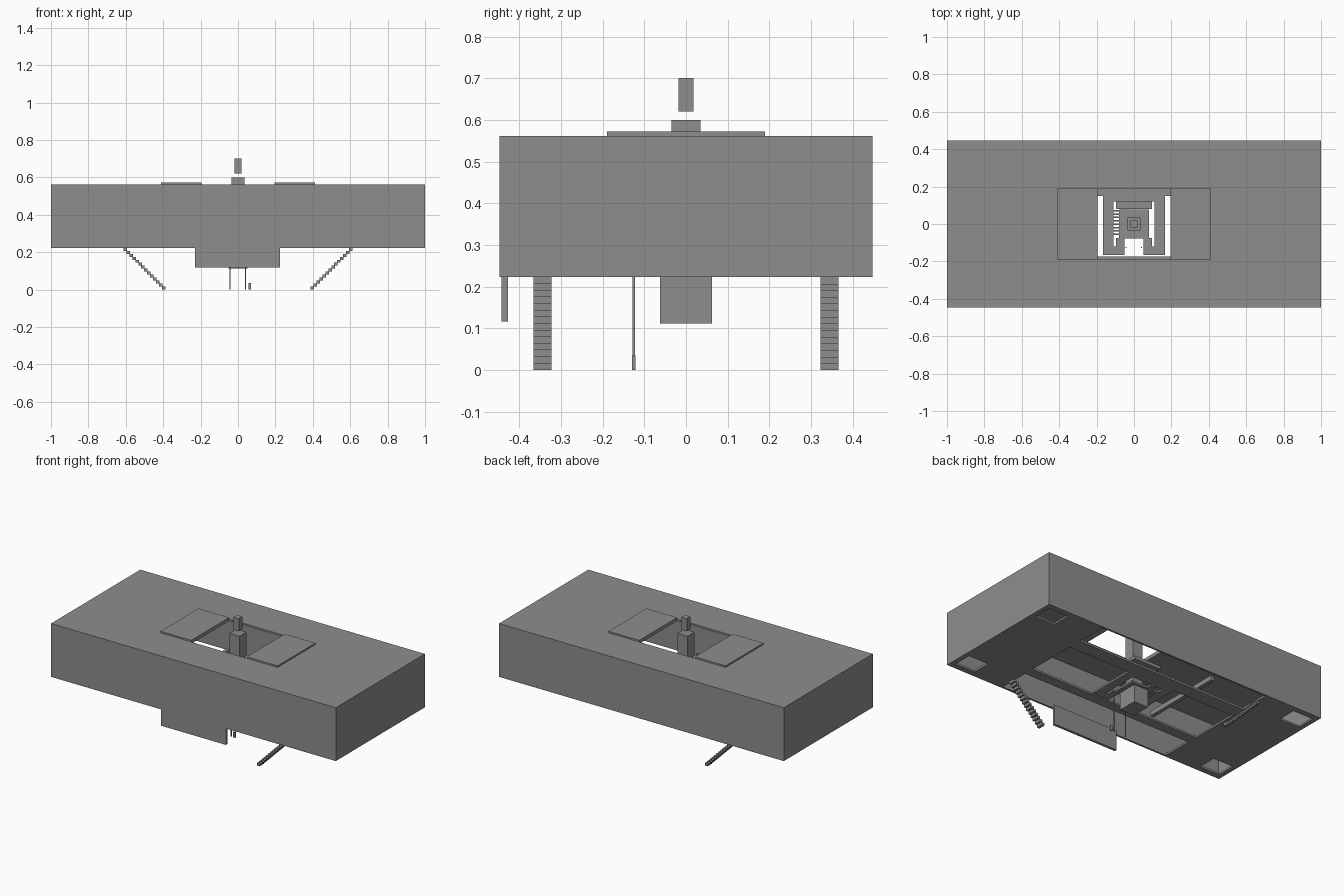
import bpy

if "Cube" in bpy.data.objects:
    bpy.data.objects.remove(bpy.data.objects["Cube"], do_unlink=True)

grey = bpy.data.materials.new("mid_grey")
grey.use_nodes = True
COLOUR = (0.27, 0.27, 0.27, 1)
grey.diffuse_color = COLOUR
grey.node_tree.nodes["Principled BSDF"].inputs["Base Color"].default_value = COLOUR

FLOOR, ROOF, SKIN = 0.223, 0.562, 0.012


def box(name, x, y, z):
    """Axis-aligned box from three (low, high) ranges."""
    bpy.ops.mesh.primitive_cube_add(size=1)
    ob = bpy.context.object
    ob.name = ob.data.name = name
    for v in ob.data.vertices:
        v.co = [lo + (c + 0.5) * (hi - lo) for c, (lo, hi) in zip(v.co, (x, y, z))]
    ob.data.materials.append(grey)
    return ob


def cut(target, x, y, z):
    """Subtract a box from the target and discard the cutter."""
    cutter = box("cutter", x, y, z)
    cutter.hide_render = True
    mod = target.modifiers.new("cut", 'BOOLEAN')
    mod.operation, mod.solver, mod.object = 'DIFFERENCE', 'EXACT', cutter
    bpy.context.view_layer.objects.active = target
    bpy.ops.object.modifier_apply(modifier=mod.name)
    bpy.data.objects.remove(cutter, do_unlink=True)


def span(half, centre=0):
    return (centre - half, centre + half)


# Hollow hull with roof hatch, open belly and four corner wells
hull = box("hull", span(1), span(0.447), (FLOOR, ROOF))
cut(hull, span(1 - SKIN), span(0.447 - SKIN), (FLOOR + SKIN, ROOF - SKIN))
cut(hull, span(0.195), span(0.19), (ROOF - 0.05, ROOF + 0.05))
cut(hull, span(0.6), span(0.447 - SKIN), (FLOOR - 0.05, FLOOR + 0.05))
for sx in (-1, 1):
    for sy in (-1, 1):
        cut(hull, span(0.07, 0.9 * sx), span(0.06, 0.35 * sy), (FLOOR - 0.05, FLOOR + 0.05))

# Sliding roof hatch panels
for side, sx in (("left", 1), ("right", -1)):
    box("hatch_panel_" + side, span(0.108, 0.303 * sx), span(0.19), (ROOF, ROOF + 0.01))

# Lengthwise walkways across the belly
DECK = (FLOOR, FLOOR + SKIN)
box("back_walkway", span(0.6), (0.15, 0.24), DECK)
box("front_walkway", span(0.6), (-0.24, -0.175), DECK)

# Ring deck around the lift, open at the front
ring = box("ring_deck", span(0.165), (-0.165, 0.15), DECK)
cut(ring, span(0.11), span(0.12), (FLOOR - 0.05, FLOOR + 0.05))
cut(ring, span(0.05), (-0.2, 0), (FLOOR - 0.05, FLOOR + 0.05))
box("deck_bridge", (-0.065, -0.03), (0.075, 0.19), DECK)

# Lift: platform, lower cabin, column and raised head
box("lift_platform", span(0.08), span(0.078), DECK)
box("lift_cabin", span(0.05), span(0.062), (0.112, FLOOR))
box("lift_column", span(0.035), span(0.035), (FLOOR, 0.6))
box("lift_head", span(0.018), span(0.018), (0.62, 0.7))
box("lift_back_beam", span(0.095), (0.08, 0.12), (0.35, 0.37))
for side, sx in (("left", 1), ("right", -1)):
    box("lift_front_stub_" + side, span(0.0225, 0.0725 * sx), (-0.12, -0.075), DECK)

# Ladder rungs beside the platform
for i in range(8):
    box("side_rung", (-0.11, -0.08), span(0.004, -0.055 + i * 0.018), DECK)

# Cross beam inside the hull
box("cross_beam", span(0.012, -0.3), (-0.2, 0.33), (0.26, 0.29))

# Lowered front door and hanging cables
box("front_door", (-0.23, 0.225), (-0.443, -0.427), (0.117, FLOOR + 0.02))
for x in (-0.043, 0.04):
    box("hanging_cable", span(0.002, x), span(0.003, -0.125), (0, FLOOR))
box("cable_weight", (0.056, 0.07), span(0.004, -0.125), (0, 0.035))

# Two stairways at opposite corners, descending toward the middle
STEPS = 14
rise, run = FLOOR / STEPS, 0.22 / STEPS
for side, s in (("left", 1), ("right", -1)):
    for i in range(STEPS):
        box("stair_step_" + side, span(run * 0.6, s * (0.398 + i * run)),
            span(0.022, -0.344 * s), (i * rise, (i + 1) * rise))
